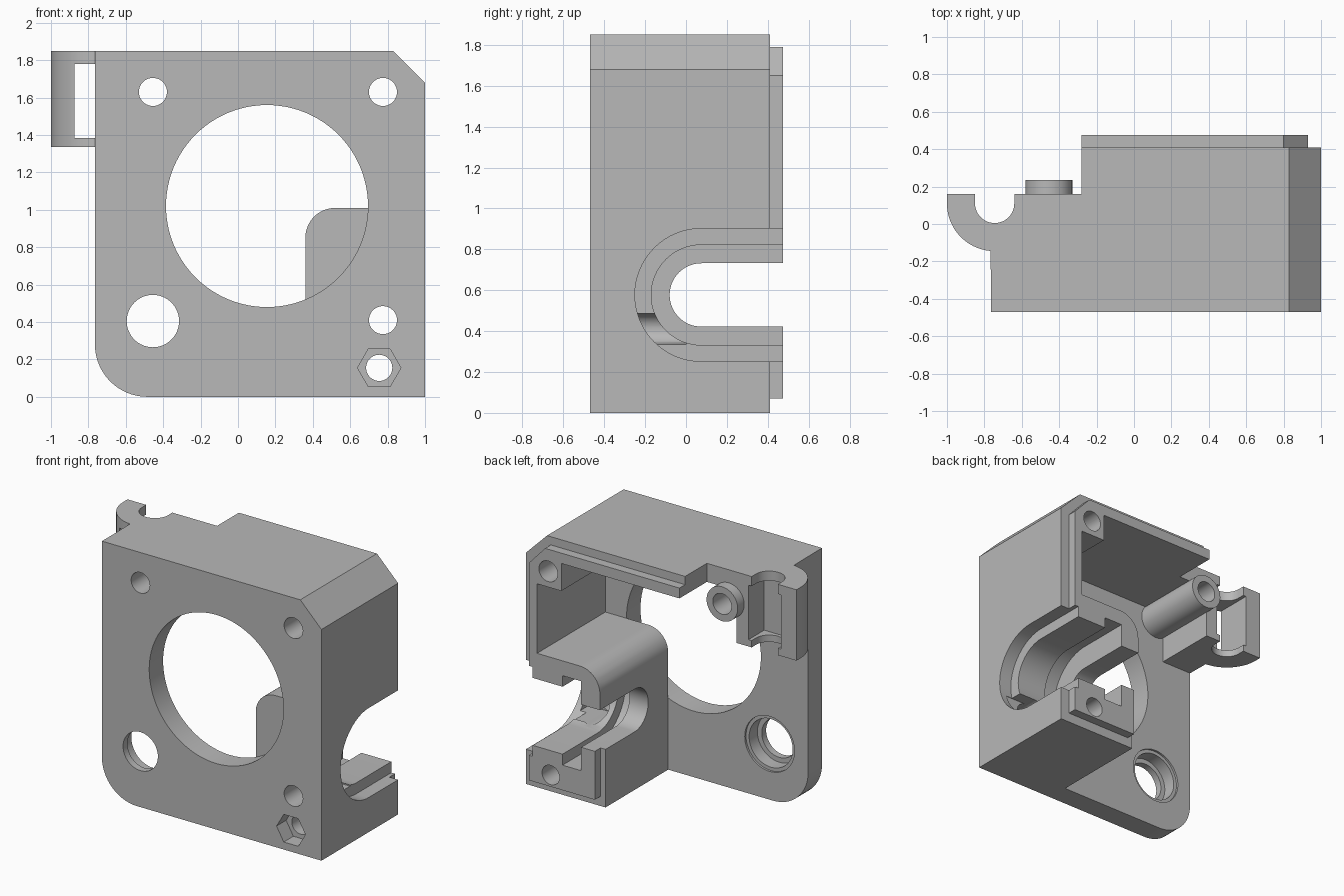
import bpy, bmesh
from math import sin, cos, radians
from mathutils import Vector

cube = bpy.data.objects.get("Cube")
if cube:
    bpy.data.objects.remove(cube, do_unlink=True)

grey = bpy.data.materials.new("plain_grey")
grey.use_nodes = True
grey.diffuse_color = (0.48, 0.48, 0.48, 1)
grey.node_tree.nodes["Principled BSDF"].inputs["Base Color"].default_value = (0.48, 0.48, 0.48, 1)

PLATE_FRONT, PLATE_BACK, WALL_BACK, LIP_BACK = -0.47, -0.31, 0.41, 0.475


def arc(cx, cy, r, start, end, n=16):
    """Points along an arc, angles in degrees."""
    angles = [radians(start + (end - start) * i / n) for i in range(n + 1)]
    return [(cx + r * cos(a), cy + r * sin(a)) for a in angles]


def circle(cx, cy, r, n=64):
    return arc(cx, cy, r, 0, 360, n)[:-1]


def rect(a0, a1, b0, b1):
    return [(a0, b0), (a1, b0), (a1, b1), (a0, b1)]


def prism(name, points, axis, lo, hi):
    """Extrude a flat outline along an axis from lo to hi."""
    place = {"x": lambda a, b: (lo, a, b), "y": lambda a, b: (a, lo, b), "z": lambda a, b: (a, b, lo)}[axis]
    along = {"x": Vector((1, 0, 0)), "y": Vector((0, 1, 0)), "z": Vector((0, 0, 1))}[axis]
    bm = bmesh.new()
    face = bm.faces.new([bm.verts.new(place(a, b)) for a, b in points])
    out = bmesh.ops.extrude_face_region(bm, geom=[face], use_keep_orig=True)
    moved = [g for g in out["geom"] if isinstance(g, bmesh.types.BMVert)]
    bmesh.ops.translate(bm, verts=moved, vec=along * (hi - lo))
    bmesh.ops.recalc_face_normals(bm, faces=bm.faces)
    mesh = bpy.data.meshes.new(name)
    bm.to_mesh(mesh)
    bm.free()
    mesh.materials.append(grey)
    obj = bpy.data.objects.new(name, mesh)
    bpy.context.collection.objects.link(obj)
    return obj


def combine(target, other, operation):
    """Apply a boolean and discard the second object."""
    mod = target.modifiers.new("boolean", "BOOLEAN")
    mod.operation, mod.object, mod.solver = operation, other, "EXACT"
    bpy.context.view_layer.objects.active = target
    bpy.ops.object.modifier_apply(modifier=mod.name)
    bpy.data.objects.remove(other, do_unlink=True)


def cut(target, points, axis, lo, hi):
    combine(target, prism("cutter", points, axis, lo, hi), "DIFFERENCE")


# Front plate with the large round opening
body = prism("motor_housing",
             [(1, 0), (1, 1.68), (0.83, 1.85), (-0.765, 1.85)] + arc(-0.485, 0.28, 0.28, 180, 270),
             "y", PLATE_FRONT, PLATE_BACK)
cut(body, circle(0.155, 1.02, 0.54, 96), "y", -0.6, 0)

# Side wall, top wall, corner post and nozzle block share one section
inner = [(-0.28, 1.715), (0.67, 1.715), (0.67, 1.515), (0.865, 1.515), (0.865, 1.01)]
inner += arc(0.52, 0.85, 0.16, 90, 180)
walls = prism("walls", [(1, 0), (1, 1.68), (0.83, 1.85), (-0.28, 1.85)] + inner + [(0.36, 0)],
              "y", PLATE_BACK, WALL_BACK)
combine(body, walls, "UNION")

# Raised lip along the back, set in from the outside
lip = prism("lip", [(0.93, 0.07), (0.93, 1.65), (0.8, 1.79), (-0.28, 1.79)] + inner
            + [(0.36, 0.5), (0.4, 0.5), (0.4, 0.07)], "y", WALL_BACK, LIP_BACK)
combine(body, lip, "UNION")

# Short part of the top wall
combine(body, prism("short_top", rect(-0.6, -0.28, 1.715, 1.85), "y", PLATE_BACK, 0.16), "UNION")

# Rod clip on the side
outline = [(-0.52, PLATE_BACK), (-0.52, 0.16), (-0.64, 0.16)]
outline += arc(-0.745, 0.11, 0.105, 0, -180, 24)
outline += [(-0.85, 0.16), (-1, 0.16)] + arc(-0.745, 0.11, 0.255, 180, 265, 24)
outline += [(-0.765, PLATE_BACK)]
clip = prism("rod_clip", outline, "z", 1.335, 1.85)
cut(clip, rect(-0.875, -0.765, -0.4, 0.3), "z", 1.385, 1.78)
cut(clip, rect(-0.8, -0.615, -0.02, 0.3), "z", 1.385, 1.78)
combine(body, clip, "UNION")

# Screw boss
combine(body, prism("screw_boss", circle(-0.455, 1.63, 0.125), "y", PLATE_BACK, 0.235), "UNION")

# Stepped U slot open to the back
for radius, x0, x1 in ((0.325, 0.9, 1.1), (0.245, 0.6, 0.95), (0.325, 0.51, 0.66), (0.155, 0.2, 0.6)):
    cut(body, [(0.6, 0.577 - radius)] + arc(0.075, 0.577, radius, 270, 90, 32) + [(0.6, 0.577 + radius)],
        "x", x0, x1)

# Screw holes, with a relief where one meets the slot
for x, z, radius in ((-0.455, 1.63, 0.075), (0.775, 1.63, 0.075), (0.775, 0.41, 0.075), (0.755, 0.155, 0.07)):
    cut(body, circle(x, z, radius, 40), "y", -0.6, 0.6)
cut(body, rect(0.775, 0.95, 0.335, 0.485), "y", -0.24, 0)

# Hexagonal nut pocket
cut(body, circle(0.755, 0.155, 0.116, 6), "y", -0.6, -0.36)

# Large corner hole with a stepped seat from behind
for radius, y0 in ((0.14, -0.6), (0.175, -0.42), (0.2, -0.325)):
    cut(body, circle(-0.455, 0.405, radius), "y", y0, -0.2)

# Smooth curved walls, keep edges crisp
bpy.ops.object.select_all(action="DESELECT")
body.select_set(True)
bpy.context.view_layer.objects.active = body
bpy.ops.object.shade_smooth_by_angle(angle=radians(30))
